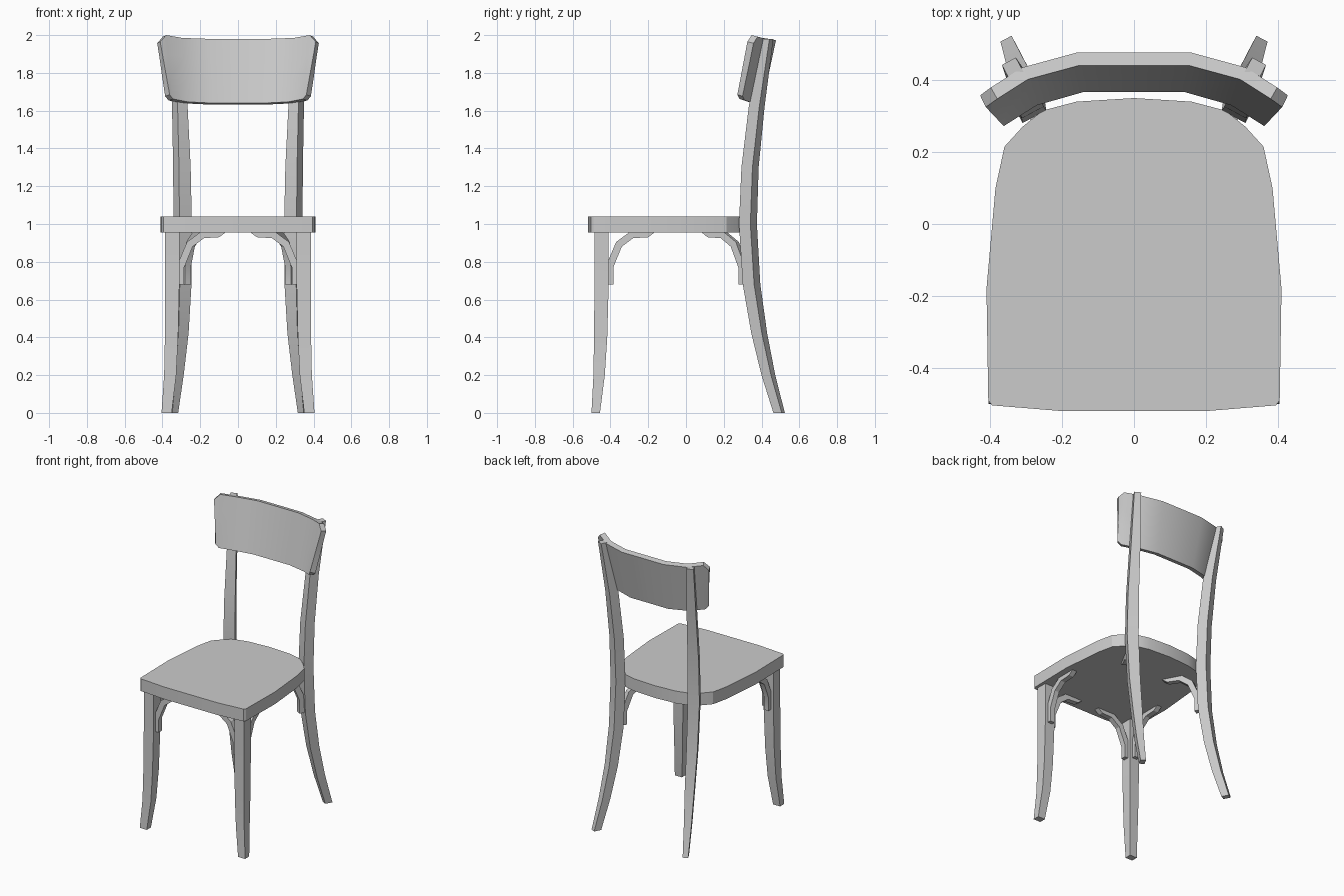
import bpy, bmesh
from math import radians
from mathutils import Matrix, Vector

cube = bpy.data.objects.get("Cube")
if cube:
    bpy.data.objects.remove(cube, do_unlink=True)

grey = bpy.data.materials.new("plain_grey")
grey.use_nodes = True
colour = (0.6, 0.6, 0.6, 1)
grey.diffuse_color = colour
grey.node_tree.nodes["Principled BSDF"].inputs["Base Color"].default_value = colour


def finish(name, bm, mirror=True, smooth=25):
    """Turn a bmesh into a shaded object, mirrored across x if asked."""
    bmesh.ops.recalc_face_normals(bm, faces=bm.faces)
    mesh = bpy.data.meshes.new(name)
    bm.to_mesh(mesh)
    bm.free()
    mesh.materials.append(grey)
    obj = bpy.data.objects.new(name, mesh)
    bpy.context.collection.objects.link(obj)
    bpy.ops.object.select_all(action="DESELECT")
    obj.select_set(True)
    bpy.context.view_layer.objects.active = obj
    bpy.ops.object.shade_smooth_by_angle(angle=radians(smooth))
    if mirror:
        obj.modifiers.new("Mirror", "MIRROR").use_mirror_merge = False
    return obj


def prism(bm, outline, offset):
    """Extrude a closed 3D outline along a vector."""
    face = bm.faces.new([bm.verts.new(p) for p in outline])
    new = bmesh.ops.extrude_face_region(bm, geom=[face], use_keep_orig=True)["geom"]
    bmesh.ops.translate(bm, vec=offset, verts=[v for v in new if isinstance(v, bmesh.types.BMVert)])


def leg(name, sections, turn=0):
    """Loft a four-sided leg through (x, y, z, width, depth) sections."""
    bm = bmesh.new()
    rot = Matrix.Rotation(turn, 3, "Z")
    rings = []
    for x, y, z, w, d in sections:
        corners = [(-w, -d), (w, -d), (w, d), (-w, d)]
        rings.append([bm.verts.new(Vector((x, y, z)) + rot @ Vector((a / 2, b / 2, 0)))
                      for a, b in corners])
    for low, high in zip(rings, rings[1:]):
        for i in range(4):
            j = (i + 1) % 4
            bm.faces.new((low[i], low[j], high[j], high[i]))
    bm.faces.new(rings[0])
    bm.faces.new(rings[-1])
    finish(name, bm)


def bracket(name, start, direction, width=0.035):
    """Curved brace from a leg up to the underside of the seat."""
    profile = [(-0.01, 0.68), (0.025, 0.68), (0.025, 0.77), (0.07, 0.88), (0.13, 0.925),
               (0.21, 0.93), (0.245, 0.956), (0.11, 0.956), (0.04, 0.905), (0, 0.81), (-0.01, 0.8)]
    along = Vector((*direction, 0)).normalized()
    side = along.cross(Vector((0, 0, 1))) * width
    base = Vector((*start, 0)) - side / 2
    bm = bmesh.new()
    prism(bm, [base + along * s + Vector((0, 0, z)) for s, z in profile], side)
    finish(name, bm)


# Seat
half = [(0.2, -0.52), (0.395, -0.504), (0.405, -0.49), (0.41, -0.18), (0.385, 0.1),
        (0.36, 0.215), (0.31, 0.27), (0.255, 0.315), (0.16, 0.34)]
outline = half + [(0, 0.35)] + [(-x, y) for x, y in reversed(half)]
bm = bmesh.new()
prism(bm, [(x, y, 0.955) for x, y in outline], (0, 0, 0.085))
finish("seat", bm, mirror=False)

# Legs; the rear pair runs on up to carry the backrest
leg("front_legs", [(0.378, -0.478, 0, 0.054, 0.045), (0.359, -0.46, 0.2, 0.064, 0.06),
                   (0.352, -0.452, 0.4, 0.07, 0.07), (0.348, -0.447, 0.68, 0.075, 0.075),
                   (0.348, -0.447, 0.957, 0.075, 0.075)])
leg("back_legs", [(0.344, 0.493, 0, 0.035, 0.05), (0.322, 0.436, 0.2, 0.048, 0.057),
                  (0.303, 0.388, 0.42, 0.06, 0.063), (0.293, 0.347, 0.68, 0.07, 0.068),
                  (0.293, 0.328, 1.0, 0.074, 0.068), (0.297, 0.339, 1.3, 0.07, 0.066),
                  (0.308, 0.374, 1.62, 0.06, 0.063), (0.335, 0.428, 1.98, 0.044, 0.055)],
    turn=radians(-28))

# Braces under the seat
bracket("front_cross_brackets", (0.31, -0.447), (-1, 0))
bracket("front_side_brackets", (0.348, -0.41), (0, 1))
bracket("back_brackets", (0.277, 0.307), (-0.47, -0.88))

# Backrest: curved, leaning panel between a lower and an upper edge
lower = [(0, 0.367, 1.64), (0.14, 0.367, 1.64), (0.27, 0.33, 1.647), (0.345, 0.283, 1.662),
         (0.362, 0.272, 1.685)]
upper = [(0, 0.44, 1.98), (0.155, 0.44, 1.98), (0.295, 0.402, 1.985), (0.38, 0.348, 2.0),
         (0.412, 0.325, 1.965)]
lower = [(-x, y, z) for x, y, z in lower[:0:-1]] + lower
upper = [(-x, y, z) for x, y, z in upper[:0:-1]] + upper
bm = bmesh.new()
rows = [[bm.verts.new(Vector(a).lerp(Vector(b), t)) for a, b in zip(lower, upper)]
        for t in (0, 0.35, 0.7, 1)]
for r, s in zip(rows, rows[1:]):
    for i in range(len(r) - 1):
        bm.faces.new((r[i], r[i + 1], s[i + 1], s[i]))
bmesh.ops.recalc_face_normals(bm, faces=bm.faces)
bm.normal_update()
if sum(f.normal.y for f in bm.faces) > 0:
    bmesh.ops.reverse_faces(bm, faces=bm.faces)
bmesh.ops.solidify(bm, geom=bm.faces[:], thickness=0.037)
finish("backrest", bm, mirror=False, smooth=35)
